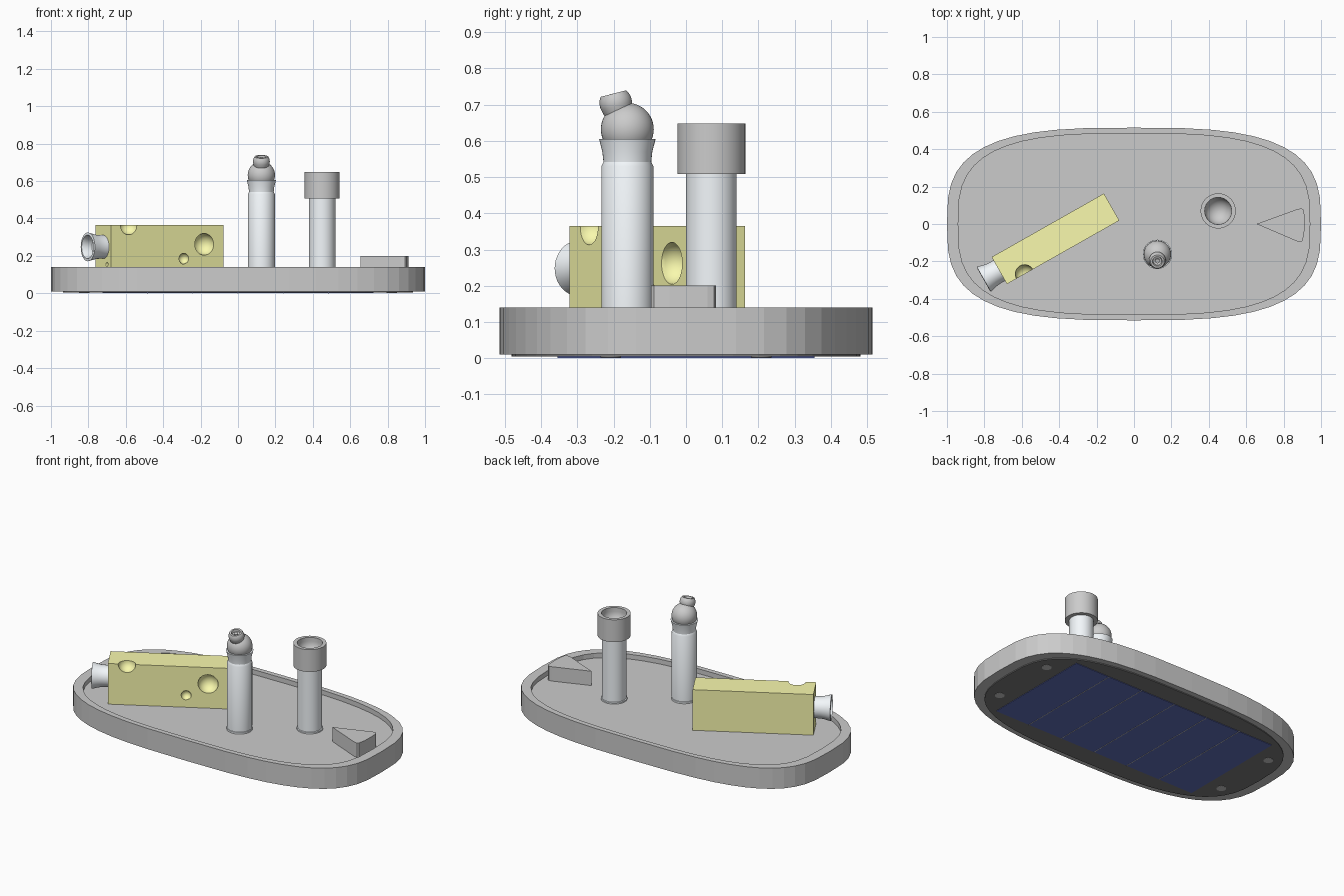
import bpy, bmesh
from math import sin, cos, pi, radians
from mathutils import Vector, Matrix

if "Cube" in bpy.data.objects:
    bpy.data.objects.remove(bpy.data.objects["Cube"])


def material(name, rgb):
    m = bpy.data.materials.new(name)
    m.diffuse_color = (*rgb, 1)
    m.use_nodes = True
    m.node_tree.nodes["Principled BSDF"].inputs["Base Color"].default_value = m.diffuse_color
    return m


YELLOW = material("yellow", (0.95, 0.95, 0.42))
SILVER = material("silver", (0.9, 0.94, 0.97))
DARK = material("dark", (0.2, 0.2, 0.2))
NAVY = material("navy", (0.12, 0.16, 0.5))


def finish(name, bm, mat=None, smooth=True):
    bmesh.ops.recalc_face_normals(bm, faces=bm.faces)
    me = bpy.data.meshes.new(name)
    bm.to_mesh(me)
    bm.free()
    ob = bpy.data.objects.new(name, me)
    bpy.context.collection.objects.link(ob)
    if mat:
        me.materials.append(mat)
    if smooth:
        smooth_object(ob)
    return ob


def activate(ob):
    bpy.ops.object.select_all(action='DESELECT')
    ob.select_set(True)
    bpy.context.view_layer.objects.active = ob


def smooth_object(ob):
    activate(ob)
    bpy.ops.object.shade_smooth_by_angle(angle=radians(30))


def loft(name, rings, mat=None, smooth=False, matrix=Matrix()):
    """Skin a stack of equal-sized rings and cap both ends."""
    bm = bmesh.new()
    loops = [[bm.verts.new(matrix @ Vector(p)) for p in ring] for ring in rings]
    n = len(loops[0])
    for a, b in zip(loops, loops[1:]):
        for i in range(n):
            j = (i + 1) % n
            bm.faces.new((a[i], a[j], b[j], b[i]))
    bm.faces.new(loops[0][::-1])
    bm.faces.new(loops[-1])
    return finish(name, bm, mat, smooth)


def lathe(name, profile, origin, axis=(0, 0, 1), mat=None, n=40):
    """Revolve (radius, height) points around an axis."""
    m = Matrix.Translation(origin) @ Vector(axis).to_track_quat('Z', 'Y').to_matrix().to_4x4()
    rings = [[(r * cos(2 * pi * i / n), r * sin(2 * pi * i / n), z) for i in range(n)]
             for r, z in profile]
    return loft(name, rings, mat, True, m)


def arc(r, z, start, end, steps=12):
    """Profile points on a circle of radius r centred at height z (degrees of elevation)."""
    angles = [radians(start + (end - start) * i / steps) for i in range(steps + 1)]
    return [(max(r * cos(a), 0.001), z + r * sin(a)) for a in angles]


def outline(scale, z, n=48, power=3.1):
    """Rounded oval plan of the base."""
    def sp(v):
        return abs(v) ** (2 / power) * (1 if v >= 0 else -1)
    return [(scale * sp(round(cos(2 * pi * i / n), 9)),
             scale * 0.515 * sp(round(sin(2 * pi * i / n), 9)), z) for i in range(n)]


def box(name, x0, x1, y0, y1, z0, z1, mat=None, matrix=Matrix()):
    plan = [(x0, y0), (x1, y0), (x1, y1), (x0, y1)]
    return loft(name, [[(x, y, z) for x, y in plan] for z in (z0, z1)], mat, False, matrix)


FLOOR = 0.11

# Base tray with raised rim
loft("base_tray", [outline(1, 0.01), outline(1, 0.14), outline(0.94, 0.14), outline(0.94, FLOOR)])

# Underside: dark plate, solar panel, cell divider lines and screws
loft("bottom_plate", [outline(0.935, 0.004), outline(0.935, 0.02)], DARK)
box("solar_panel", -0.725, 0.725, -0.355, 0.355, 0.001, 0.012, NAVY)
for i in range(1, 6):
    x = -0.725 + 1.45 * i / 6
    box(f"cell_line_{i}", x - 0.002, x + 0.002, -0.355, 0.355, 0, 0.008)
for sx in (-1, 1):
    for sy in (-1, 1):
        lathe("screw", [(0.028, 0), (0.028, 0.008)], (0.823 * sx, 0.208 * sy, 0.002), n=24)

# Yellow block with scooped round holes
turn = Matrix.Translation((-0.42, -0.079, 0)) @ Matrix.Rotation(radians(29.5), 4, 'Z')
block = box("yellow_block", -0.345, 0.345, -0.083, 0.083, FLOOR - 0.005, 0.365, YELLOW, turn)
bm = bmesh.new()
for u, v, z, r in [(0.228, -0.083, 0.262, 0.058), (0.103, -0.083, 0.185, 0.029),
                   (-0.236, -0.083, 0.363, 0.05), (-0.345, -0.04, 0.155, 0.011)]:
    bmesh.ops.create_uvsphere(bm, u_segments=32, v_segments=18, radius=r,
                              matrix=turn @ Matrix.Translation((u, v, z)))
cutter = finish("hole_cutter", bm, smooth=False)
cutter.hide_render = True
mod = block.modifiers.new("holes", 'BOOLEAN')
mod.operation, mod.solver, mod.object = 'DIFFERENCE', 'EXACT', cutter
activate(block)
bpy.ops.object.modifier_apply(modifier=mod.name)
bpy.data.objects.remove(cutter)
smooth_object(block)

# Flared nozzle on the block's end
start = turn @ Vector((-0.335, 0, 0.248))
end = turn @ Vector((-1, 0, 0.248))
lathe("nozzle", [(0.063, 0), (0.063, 0.03), (0.064, 0.05), (0.068, 0.072), (0.077, 0.105),
                 (0.063, 0.107), (0.055, 0.085), (0.052, 0.05), (0.001, 0.035)],
      start, end - start, SILVER)

# Post with flared collar, ball and tilted open head
P1 = (0.125, -0.162, 0)
lathe("ball_post", [(0.074, FLOOR - 0.005), (0.074, FLOOR + 0.01), (0.072, FLOOR + 0.012),
                    (0.072, 0.53), (0.066, 0.542), (0.069, 0.57), (0.078, 0.605),
                    (0.066, 0.605), (0.06, 0.59)], P1, mat=SILVER)
lathe("ball", arc(0.073, 0.632, -90, 90, 24), P1)
lathe("ball_head", [(0.028, -0.05), (0.04, -0.025)] + arc(0.045, 0, -20, 36, 6)
      + [(0.026, 0.0265), (0.023, 0.012), (0.012, 0.008), (0.012, 0.018), (0.004, 0.018)],
      (0.125, -0.194, 0.705), (0, -0.25, 0.97))

# Post with hollow cylindrical cap
P2 = (0.45, 0.07, 0)
lathe("cap_post", [(0.075, FLOOR - 0.005), (0.075, FLOOR + 0.008), (0.07, FLOOR + 0.01),
                   (0.07, 0.52)], P2, mat=SILVER)
lathe("hollow_cap", [(0.069, 0.508), (0.094, 0.508), (0.094, 0.648), (0.072, 0.648)]
      + arc(0.072, 0.625, 0, -90), P2)

# Wedge with rounded rear corners
plan = [(0.655, 0.0), (0.87, -0.092), (0.893, -0.096), (0.902, -0.088), (0.91, -0.045),
        (0.912, 0.0), (0.91, 0.06), (0.905, 0.078), (0.895, 0.083), (0.875, 0.08)]
loft("wedge", [[(x, y, z) for x, y in plan] for z in (FLOOR - 0.005, 0.2)])
